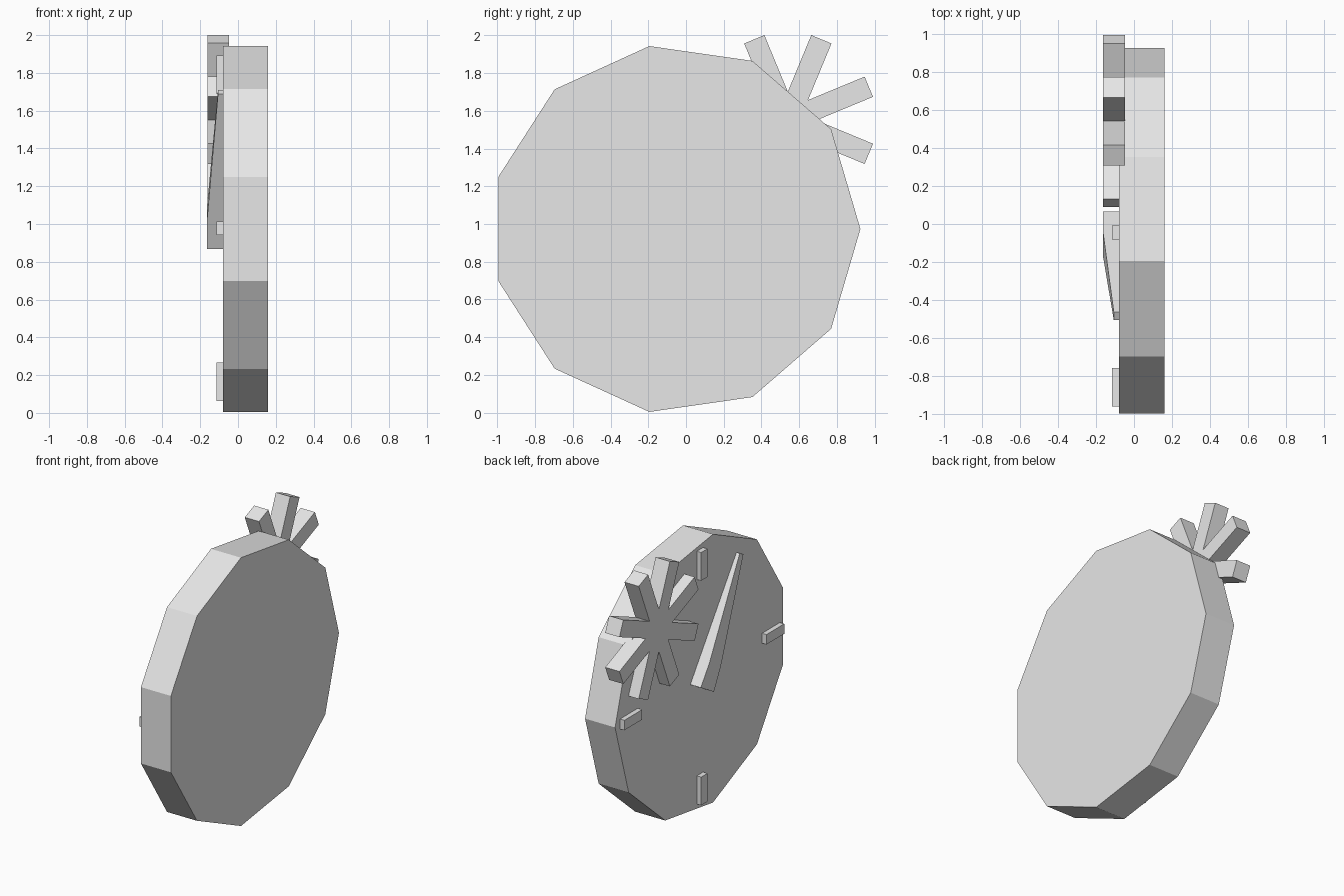
import bpy, bmesh, math

cube = bpy.data.objects.get("Cube")
if cube:
    bpy.data.objects.remove(cube, do_unlink=True)

grey = bpy.data.materials.new("plain_grey")
grey.use_nodes = True
grey.diffuse_color = (0.8, 0.8, 0.8, 1)
grey.node_tree.nodes["Principled BSDF"].inputs["Base Color"].default_value = (0.8, 0.8, 0.8, 1)

FACE_X = -0.08                # dial side of the case
CY, CZ = -0.055, 0.9735       # case centre


def make_object(name, bm):
    bmesh.ops.recalc_face_normals(bm, faces=bm.faces)
    mesh = bpy.data.meshes.new(name)
    bm.to_mesh(mesh)
    bm.free()
    mesh.materials.append(grey)
    obj = bpy.data.objects.new(name, mesh)
    bpy.context.collection.objects.link(obj)
    return obj


def prism(name, outline, x_low, x_high):
    """Extrude a (y, z) outline along x."""
    bm = bmesh.new()
    face = bm.faces.new([bm.verts.new((x_low, y, z)) for y, z in outline])
    ext = bmesh.ops.extrude_face_region(bm, geom=[face])
    for v in ext["geom"]:
        if isinstance(v, bmesh.types.BMVert):
            v.co.x = x_high
    return make_object(name, bm)


# Eleven-sided case
SIDES, RADIUS = 11, 0.98
case = [(CY + RADIUS * math.cos(math.tau * i / SIDES),
         CZ + RADIUS * math.sin(math.tau * i / SIDES)) for i in range(SIDES)]
prism("case", case, FACE_X, 0.16)

# Eight-armed wheel, overhanging the rim
WY, WZ, REACH, HALF, ARMS = 0.54, 1.55, 0.465, 0.058, 8
wheel = []
for i in range(ARMS):
    a = math.tau * (i + 0.5) / ARMS
    c, s = math.cos(a), math.sin(a)
    valley = HALF / math.tan(math.pi / ARMS)
    for along, across in ((valley, -HALF), (REACH, -HALF), (REACH, HALF)):
        wheel.append((WY + along * c - across * s, WZ + along * s + across * c))
prism("wheel", wheel, -0.162, -0.048)

# Hour markers at the four quarters
for name, dy, dz in (("top", 0, 1), ("bottom", 0, -1), ("front", -1, 0), ("back", 1, 0)):
    y, z = -0.045 + 0.812 * dy, 0.977 + 0.812 * dz
    hy, hz = (0.102, 0.036) if dy else (0.036, 0.102)
    prism(name + "_marker", [(y - hy, z - hz), (y + hy, z - hz),
                             (y + hy, z + hz), (y - hy, z + hz)], -0.115, FACE_X)

# Tapering hand: level near the base, then sloping down to the tip
bm = bmesh.new()
base = ((0.065, 0.955), (-0.085, 0.868))
tip = ((-0.463, 1.71), (-0.505, 1.687))
rings = []
for t, top in ((0, -0.164), (0.185, -0.164), (1, -0.106)):
    (y1, z1), (y2, z2) = [(b[0] + (e[0] - b[0]) * t, b[1] + (e[1] - b[1]) * t)
                          for b, e in zip(base, tip)]
    rings.append([bm.verts.new(p) for p in ((FACE_X, y1, z1), (top, y1, z1),
                                            (top, y2, z2), (FACE_X, y2, z2))])
for r0, r1 in zip(rings, rings[1:]):
    for i in range(4):
        j = (i + 1) % 4
        bm.faces.new((r0[i], r0[j], r1[j], r1[i]))
bm.faces.new(rings[0])
bm.faces.new(rings[-1])
make_object("hand", bm)
